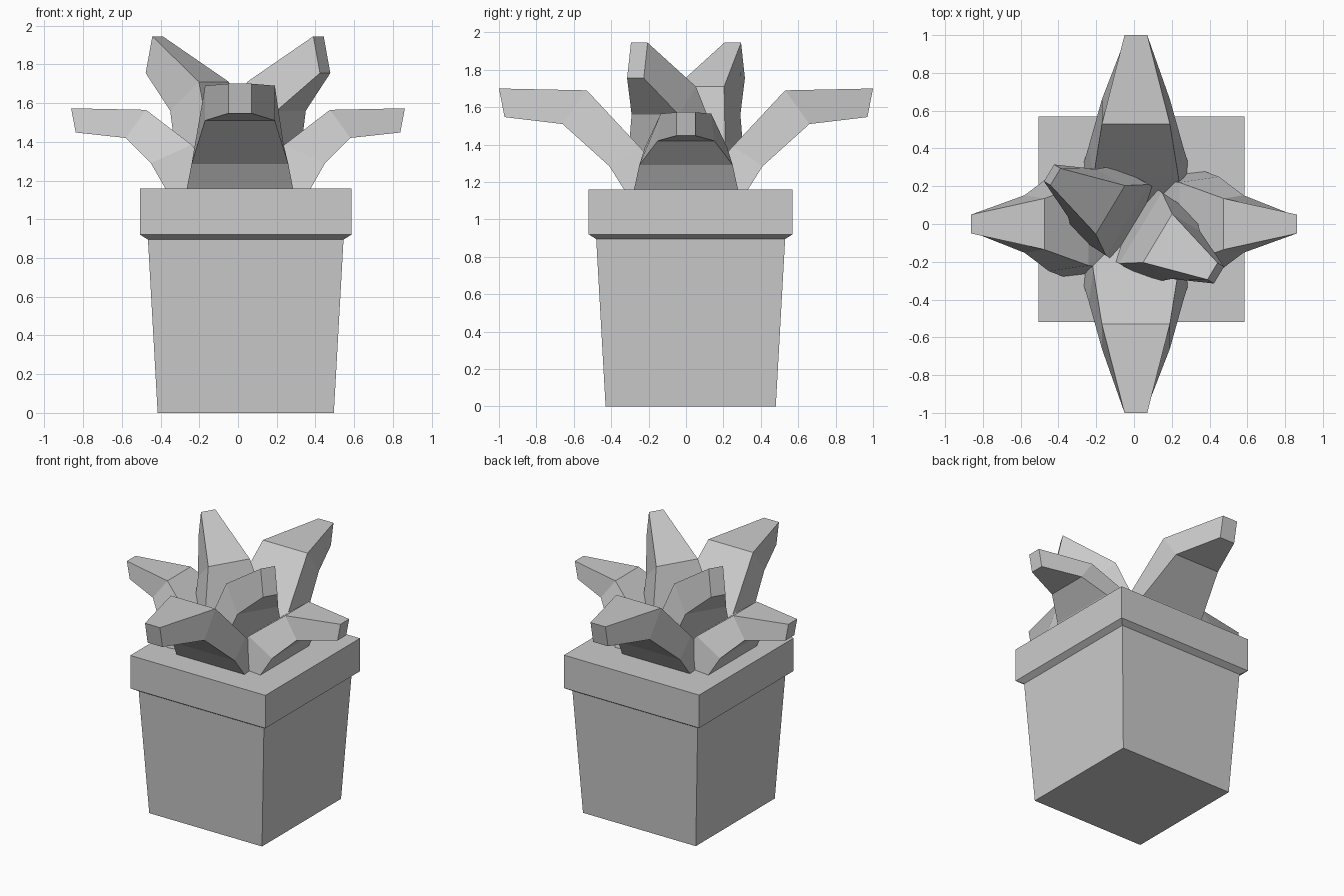
import bpy, bmesh
from math import radians, cos, sin

if "Cube" in bpy.data.objects:
    bpy.data.objects.remove(bpy.data.objects["Cube"])


def make_mesh(name, rings):
    """Skin a list of four-point rings into a closed flat-faced solid."""
    bm = bmesh.new()
    loops = [[bm.verts.new(p) for p in ring] for ring in rings]
    for a, b in zip(loops, loops[1:]):
        for i in range(4):
            j = (i + 1) % 4
            bm.faces.new((a[i], a[j], b[j], b[i]))
    bm.faces.new(loops[0][::-1])
    bm.faces.new(loops[-1])
    bmesh.ops.recalc_face_normals(bm, faces=bm.faces)
    me = bpy.data.meshes.new(name)
    bm.to_mesh(me)
    bm.free()
    ob = bpy.data.objects.new(name, me)
    bpy.context.collection.objects.link(ob)
    return ob


def leaf(name, angle, sections, centre=(0, 0)):
    """Each section: upper (r, z, half width), lower (r, z, half width)."""
    c, s = cos(radians(angle)), sin(radians(angle))

    def place(r, w, z):
        return (centre[0] + r * c - w * s, centre[1] + r * s + w * c, z)

    rings = []
    for (ru, zu, wu), (rl, zl, wl) in sections:
        rings.append([place(ru, -wu, zu), place(ru, wu, zu),
                      place(rl, wl, zl), place(rl, -wl, zl)])
    return make_mesh(name, rings)


# Square tapered pot with a thick rim
profile = [(0.455, 0), (0.505, 0.895), (0.545, 0.92), (0.545, 1.16)]
make_mesh("pot", [[(0.04 + sx * h, 0.025 + sy * h, z)
                   for sx, sy in ((-1, -1), (1, -1), (1, 1), (-1, 1))]
                  for h, z in profile])

# Long leaves to front and back
long_leaf = [((0.03, 1.15, 0.25), (0.325, 1.15, 0.276)),
             ((0.25, 1.39, 0.225), (0.41, 1.285, 0.25)),
             ((0.53, 1.69, 0.18), (0.66, 1.51, 0.18)),
             ((1.0, 1.70, 0.06), (0.97, 1.547, 0.06))]
leaf("front_leaf", -90, long_leaf, (0.01, 0))
leaf("back_leaf", 90, long_leaf, (0.01, 0))

# Shorter leaves to the sides
side_leaf = [((0.03, 1.15, 0.24), (0.37, 1.15, 0.28)),
             ((0.24, 1.385, 0.22), (0.45, 1.29, 0.25)),
             ((0.475, 1.565, 0.135), (0.58, 1.42, 0.152)),
             ((0.862, 1.573, 0.05), (0.838, 1.448, 0.05))]
leaf("right_leaf", 0, side_leaf)
leaf("left_leaf", 180, side_leaf)

# Steep upper leaves on the diagonal
upper_leaf = [((-0.02, 1.15, 0.22), (0.22, 1.15, 0.22)),
              ((0.04, 1.42, 0.22), (0.25, 1.34, 0.21)),
              ((0.146, 1.71, 0.15), (0.32, 1.56, 0.147)),
              ((0.485, 1.945, 0.052), (0.525, 1.755, 0.052))]
leaf("upper_right_leaf", -31, upper_leaf)
leaf("upper_left_leaf", 149, upper_leaf)
